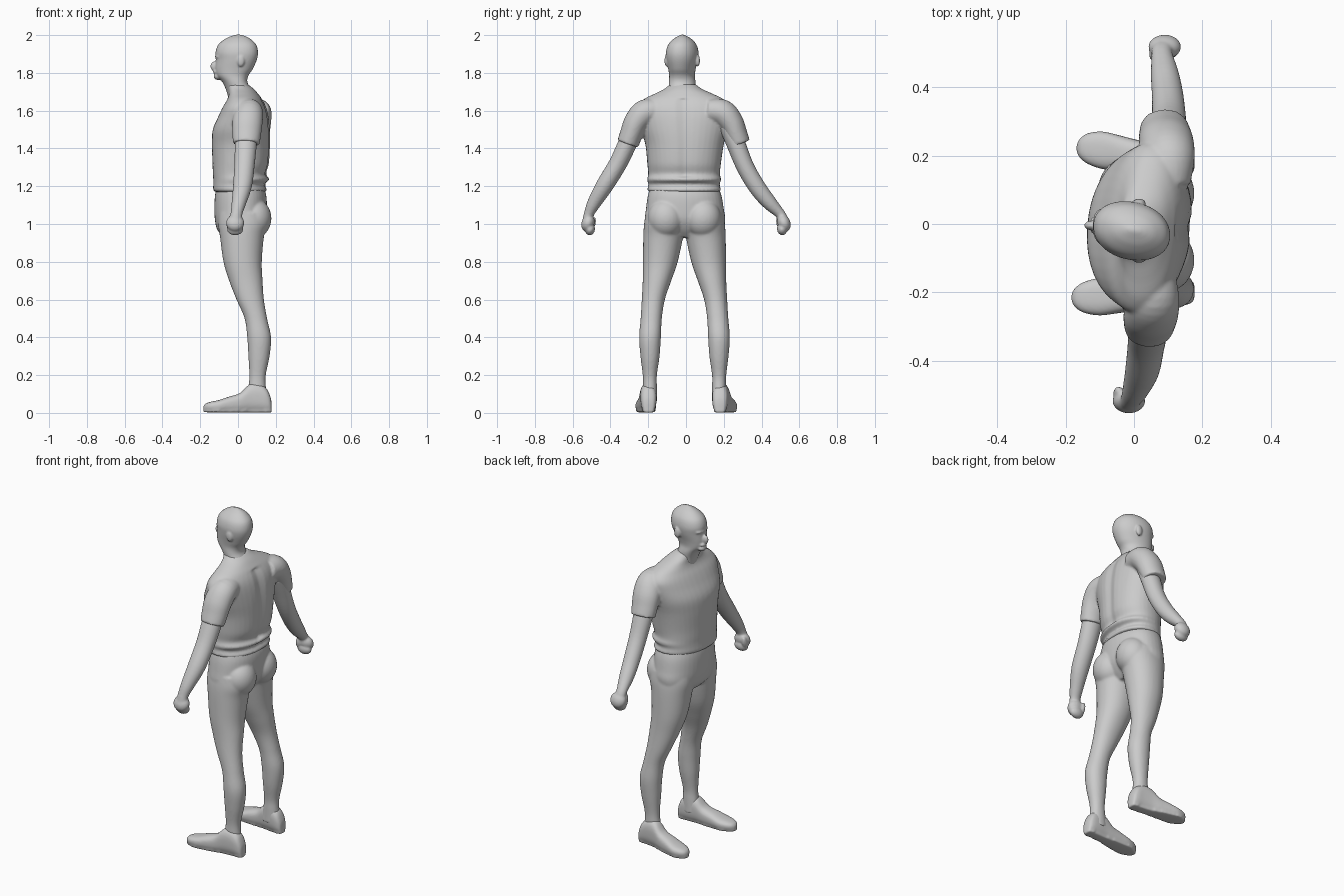
import bpy, bmesh, math
from mathutils import Vector, Matrix


def resample(rows, n=5):
    """Catmull-Rom smoothing through rows of numbers."""
    out = []
    for i in range(len(rows) - 1):
        p0, p1 = rows[max(i - 1, 0)], rows[i]
        p2, p3 = rows[i + 1], rows[min(i + 2, len(rows) - 1)]
        for k in range(n):
            t = k / n
            out.append([0.5 * (2 * b + (c - a) * t + (2 * a - 5 * b + 4 * c - d) * t * t
                               + (3 * b - a - 3 * c + d) * t ** 3)
                        for a, b, c, d in zip(p0, p1, p2, p3)])
    return out + [list(rows[-1])]


def loft(bm, rings, power=2.0, sides=40):
    """Closed skin over rings given as (centre, axis a, axis b)."""
    loops = []
    for c, a, b in rings:
        loop = []
        for i in range(sides):
            t = 2 * math.pi * i / sides
            u, v = math.cos(t), math.sin(t)
            u = math.copysign(abs(u) ** (2 / power), u)
            v = math.copysign(abs(v) ** (2 / power), v)
            loop.append(bm.verts.new(c + a * u + b * v))
        loops.append(loop)
    for l0, l1 in zip(loops, loops[1:]):
        for i in range(sides):
            j = (i + 1) % sides
            bm.faces.new((l0[i], l0[j], l1[j], l1[i]))
    bm.faces.new(loops[0][::-1])
    bm.faces.new(loops[-1])


def column(bm, rows, power=2.0, shear=0.0, twist=0.0):
    """Upright form from rows (z, x min, x max, y min, y max)."""
    rings = []
    for z, x0, x1, y0, y1 in resample(rows):
        hx, hy = (x1 - x0) / 2, (y1 - y0) / 2
        rings.append((Vector(((x0 + x1) / 2, (y0 + y1) / 2, z)),
                      Vector((hx, twist * hx, 0)), Vector((shear * hy, hy, 0))))
    loft(bm, rings, power)


def limb(bm, rows):
    """Tube from rows (x, y, z, radius along x, radius across)."""
    rows = resample(rows)
    pts = [Vector(r[:3]) for r in rows]
    rings = []
    for i, r in enumerate(rows):
        d = (pts[min(i + 1, len(pts) - 1)] - pts[max(i - 1, 0)]).normalized()
        a = Vector((1, 0, 0))
        a = (a - d * a.dot(d)).normalized()
        rings.append((pts[i], a * r[3], d.cross(a) * r[4]))
    loft(bm, rings)


def ball(bm, c, r, tilt=0.0):
    m = Matrix.Translation(c) @ Matrix.Rotation(tilt, 4, 'X') @ Matrix.Diagonal((*r, 1))
    bmesh.ops.create_uvsphere(bm, u_segments=32, v_segments=20, radius=1, matrix=m)


def finish(bm, name, voxel=0.008, smooth=4):
    bmesh.ops.recalc_face_normals(bm, faces=bm.faces)
    me = bpy.data.meshes.new(name)
    bm.to_mesh(me)
    bm.free()
    ob = bpy.data.objects.new(name, me)
    bpy.context.collection.objects.link(ob)
    m = ob.modifiers.new("Fuse", 'REMESH')
    m.mode = 'VOXEL'
    m.voxel_size = voxel
    m.use_smooth_shade = True
    s = ob.modifiers.new("Soften", 'SMOOTH')
    s.factor = 0.5
    s.iterations = smooth
    return ob


# Head and neck, face turned slightly toward +y
bm = bmesh.new()
column(bm, [(1.62, -.04, .10, -.08, .055), (1.70, -.06, .075, -.09, .05),
            (1.75, -.082, .05, -.09, .05), (1.785, -.112, .055, -.088, .046),
            (1.82, -.12, .078, -.093, .05), (1.87, -.117, .1, -.103, .062),
            (1.91, -.119, .106, -.105, .065), (1.95, -.104, .096, -.093, .054),
            (1.98, -.068, .066, -.065, .028), (1.995, -.035, .038, -.04, .003),
            (2.003, -.01, .012, -.022, -.014)], 2.1, twist=-.12)
ball(bm, (-.126, -.004, 1.835), (.02, .014, .026))      # nose
ball(bm, (-.105, -.004, 1.782), (.024, .03, .02))       # chin
ball(bm, (-.112, -.004, 1.805), (.02, .028, .012))      # mouth
ball(bm, (-.098, -.006, 1.885), (.024, .052, .012))     # brow
for y in (-.102, .062):
    ball(bm, (.015, y, 1.865), (.02, .012, .032))       # ears
finish(bm, "head", 0.005, 5)

# Shirt: torso with waist folds, spine groove and sleeves
bm = bmesh.new()
column(bm, [(1.17, -.12, .14, -.19, .17), (1.18, -.13, .153, -.204, .184),
            (1.21, -.13, .138, -.199, .178), (1.235, -.13, .165, -.206, .186),
            (1.265, -.132, .15, -.2, .18), (1.32, -.134, .165, -.205, .185),
            (1.42, -.137, .17, -.215, .2), (1.5, -.132, .168, -.24, .22),
            (1.57, -.102, .16, -.257, .235), (1.62, -.078, .147, -.26, .235),
            (1.66, -.055, .127, -.225, .2), (1.69, -.047, .105, -.165, .14),
            (1.715, -.052, .083, -.115, .085), (1.74, -.06, .052, -.085, .05)],
       2.2, shear=.07)
for v in bm.verts:
    if v.co.x > .05 and 1.25 < v.co.z < 1.66:
        v.co.x -= .012 * math.exp(-((v.co.y + .01) / .03) ** 2)
for s, x in ((-1, .05), (1, .095)):
    o = 0 if s < 0 else -.025
    limb(bm, [(x + .01, s * (.14 + o), 1.6, .06, .06),
              (x + .008, s * (.215 + o), 1.59, .075, .07),
              (x, s * (.262 + o), 1.54, .08, .066),
              (x - .004, s * (.29 + o), 1.475, .076, .06),
              (x - .006, s * (.308 + o), 1.425, .07, .058)])
finish(bm, "shirt", 0.007, 4)

# Bare arms with closed fists
left = [(.05, -.26, 1.53, .055, .05), (.042, -.308, 1.43, .058, .05),
        (.035, -.36, 1.32, .054, .048), (.024, -.43, 1.205, .05, .046),
        (.004, -.487, 1.11, .038, .036), (-.008, -.513, 1.055, .031, .027),
        (-.012, -.52, 1.02, .035, .028)]
right = [(.1, .22, 1.53, .055, .05), (.1, .262, 1.43, .056, .05),
         (.102, .315, 1.3, .05, .047), (.098, .38, 1.19, .046, .045),
         (.09, .44, 1.115, .041, .039), (.082, .497, 1.055, .031, .027),
         (.085, .512, 1.025, .035, .028)]
for name, path, hx, s in (("left_arm", left, -.015, -1), ("right_arm", right, .09, 1)):
    bm = bmesh.new()
    limb(bm, path)
    ball(bm, (hx, s * .519, 1.005), (.048, .034, .046), s * .35)   # palm
    ball(bm, (hx, s * .508, .972), (.043, .026, .032), s * .2)     # folded fingers
    ball(bm, (hx - .03, s * .497, 1.0), (.016, .018, .04), s * .3)  # thumb
    finish(bm, name, 0.006, 4)

# Trousers: hips, buttocks and legs in one skin
bm = bmesh.new()
column(bm, [(1.21, -.11, .13, -.185, .165), (1.15, -.122, .15, -.202, .188),
            (1.08, -.125, .152, -.212, .2), (1.02, -.122, .145, -.218, .208),
            (.97, -.11, .12, -.2, .19), (.93, -.075, .085, -.13, .12)], 2.2)
leg = [(1.06, -.1, .15, .01, .205), (1.0, -.105, .155, .002, .214),
       (.93, -.095, .137, .008, .218), (.8, -.077, .126, .036, .22),
       (.7, -.047, .13, .07, .221), (.6, -.008, .137, .104, .226),
       (.5, .035, .154, .12, .232), (.4, .049, .175, .125, .24),
       (.3, .055, .167, .132, .233), (.2, .06, .147, .146, .221),
       (.14, .055, .147, .146, .22), (.06, .04, .155, .145, .22)]
for s in (-1, 1):
    o = -.008
    column(bm, [(z, a, b, s * c + o, s * d + o) for z, a, b, c, d in leg], 2.1)
    ball(bm, (.085, s * .098 + o, 1.03), (.092, .096, .105))       # buttock
finish(bm, "trousers_and_legs", 0.007, 4)

# Shoes: rows (x, half width, height, outward drift)
shoe = [(.178, .012, .05, 0), (.172, .03, .085, 0), (.15, .04, .13, 0),
        (.11, .043, .155, .002), (.06, .044, .15, .008), (.01, .047, .105, .016),
        (-.05, .052, .085, .024), (-.1, .055, .068, .03), (-.145, .045, .058, .034),
        (-.17, .028, .048, .035), (-.18, .01, .035, .035)]
for name, s, y, turn, shift in (("left_shoe", -1, -.198, .5, -.003),
                                ("right_shoe", 1, .18, 1.2, .012)):
    bm = bmesh.new()
    rings = []
    for x, w, h, d in resample(shoe):
        base = .004 + .01 * max(0, -x / .18) ** 3
        rings.append((Vector((x + shift * max(0, -x / .18), y + s * d * turn, (base + h) / 2)),
                      Vector((0, w, 0)), Vector((0, 0, (h - base) / 2))))
    loft(bm, rings, 2.6)
    for v in bm.verts:                                             # flat sole
        v.co.z = max(v.co.z, .0)
        if v.co.z < .02:
            v.co.z = v.co.z * .3
    finish(bm, name, 0.006, 3)
